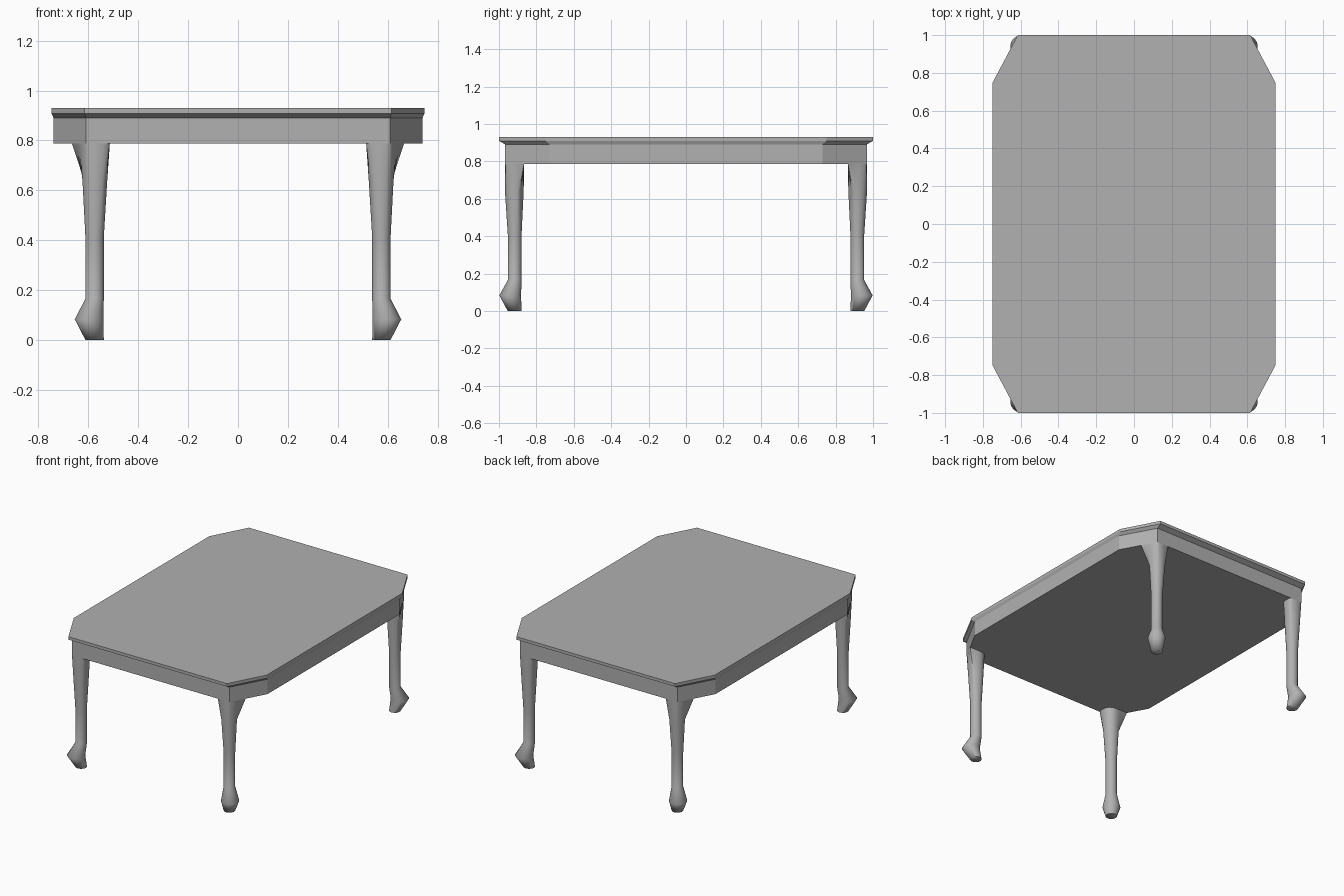
import bpy, bmesh, math

if "Cube" in bpy.data.objects:
    bpy.data.objects.remove(bpy.data.objects["Cube"])

SEGS = 30
APRON_Z = 0.787

# Darker grey finish shared by all parts
finish = bpy.data.materials.new("dark_grey_finish")
finish.diffuse_color = (0.44, 0.44, 0.44, 1.0)
finish.use_nodes = True
finish.node_tree.nodes["Principled BSDF"].inputs["Base Color"].default_value = finish.diffuse_color


def octagon(hx, cx, hy, cy, z):
    """Rectangle outline with cut corners."""
    return [(cx, -hy, z), (hx, -cy, z), (hx, cy, z), (cx, hy, z),
            (-cx, hy, z), (-hx, cy, z), (-hx, -cy, z), (-cx, -hy, z)]


def loft(name, rings):
    """Skin a stack of equal-length rings and cap both ends."""
    bm = bmesh.new()
    loops = [[bm.verts.new(p) for p in ring] for ring in rings]
    n = len(rings[0])
    for low, high in zip(loops, loops[1:]):
        for i in range(n):
            j = (i + 1) % n
            bm.faces.new((low[i], low[j], high[j], high[i]))
    bm.faces.new(loops[0])
    bm.faces.new(loops[-1])
    bmesh.ops.recalc_face_normals(bm, faces=bm.faces)
    mesh = bpy.data.meshes.new(name)
    bm.to_mesh(mesh)
    bm.free()
    mesh.materials.append(finish)
    obj = bpy.data.objects.new(name, mesh)
    bpy.context.collection.objects.link(obj)
    return obj


def directions():
    for i in range(SEGS):
        a = math.radians(6 + 360 * i / SEGS)
        yield math.cos(a), math.sin(a)


def circle(cx, cy, r, z):
    return [(cx + r * c, cy + r * s, z) for c, s in directions()]


def leg_top(z):
    """Rounded inside, following the apron's cut corner on the outside."""
    cx, cy = 0.575, 0.918
    # half planes (normal x, normal y, distance from leg centre)
    nx, ny = 0.237, 0.130
    planes = [(0, 1, 0.967 - cy), (nx, ny, nx * (0.61 - cx) + ny * (0.967 - cy)),
              (0, -1, 0.053), (-1, 0, 0.061)]
    ring = []
    for c, s in directions():
        r = min(d / (c * a + s * b) for a, b, d in planes if c * a + s * b > 1e-6)
        if c < 0 and s < 0:
            r = 1 / math.hypot(c / 0.061, s / 0.053)
        ring.append((cx + r * c, cy + r * s, z))
    return ring


# Tabletop slab with undercut edge
loft("tabletop", [octagon(0.740, 0.61, 0.967, 0.73, 0.891),
                  octagon(0.748, 0.615, 1.0, 0.75, 0.909),
                  octagon(0.748, 0.615, 1.0, 0.75, 0.930)])

# Apron block
loft("apron", [octagon(0.740, 0.61, 0.967, 0.73, APRON_Z),
               octagon(0.740, 0.61, 0.967, 0.73, 0.891)])

# Legs with out-turned feet, mirrored to each corner
profile = [circle(0.575, 0.916, 0.037, 0.0),
           circle(0.597, 0.940, 0.058, 0.083),
           circle(0.575, 0.916, 0.037, 0.165),
           circle(0.575, 0.916, 0.037, 0.41),
           circle(0.574, 0.918, 0.050, 0.64),
           leg_top(APRON_Z)]
for sy, end in ((-1, "front"), (1, "back")):
    for sx, side in ((-1, "left"), (1, "right")):
        leg = loft(f"{end}_{side}_leg",
                   [[(sx * x, sy * y, z) for x, y, z in ring] for ring in profile])
        bpy.ops.object.select_all(action='DESELECT')
        leg.select_set(True)
        bpy.context.view_layer.objects.active = leg
        bpy.ops.object.shade_smooth_by_angle(angle=math.radians(75))
